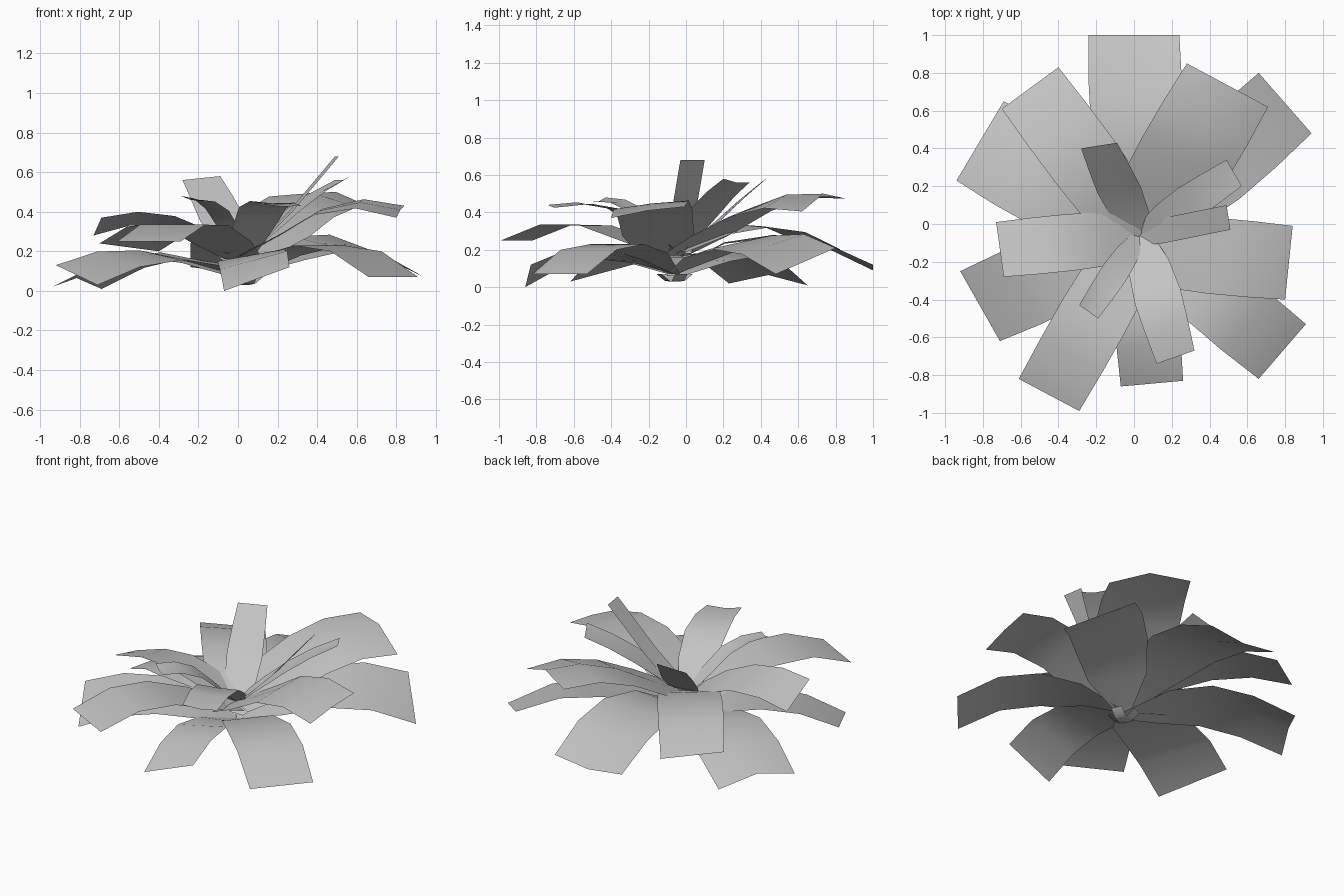
import bpy
from math import cos, sin, tau
from mathutils import Vector

cube = bpy.data.objects.get("Cube")
if cube:
    bpy.data.objects.remove(cube, do_unlink=True)

leaf_grey = bpy.data.materials.new("leaf_grey")
leaf_grey.use_nodes = True
GREY = (0.55, 0.55, 0.55, 1)
leaf_grey.diffuse_color = GREY
leaf_grey.node_tree.nodes["Principled BSDF"].inputs["Base Color"].default_value = GREY

CENTRE = (0.03, -0.06, 0)
# Width along the leaf, relative to the tip
LOW = (0.2, 0.82, 1.0, 1.03, 1.0)
HIGH = (0.6, 0.98, 1.03, 1.03, 1.0)
SLIM = (0.55, 1.05, 1.2, 1.12, 1.0)
EVEN = (0.8, 1.0, 1.0, 1.0, 1.0)


def leaf(name, left, right, heights, widths, fold=0.0, start=CENTRE):
    """Arching blade from the crown to the tip edge left-right, with a midrib fold."""
    left, right = Vector(left), Vector(right)
    tip = (left + right) / 2
    half = (right - left) / 2
    verts, faces = [], []
    last = len(heights) - 1
    for i, z in enumerate(heights):
        t = i / last
        mid = Vector(start).lerp(tip, t)
        mid.z = z
        side = half * widths[i]
        side.z *= t
        verts += [mid - side, mid + Vector((0, 0, fold * t)), mid + side]
        if i:
            a = 3 * (i - 1)
            faces += [(a, a + 3, a + 4, a + 1), (a + 1, a + 4, a + 5, a + 2)]
    mesh = bpy.data.meshes.new(name)
    mesh.from_pydata(verts, [], faces)
    mesh.materials.append(leaf_grey)
    mesh.shade_smooth()
    obj = bpy.data.objects.new(name, mesh)
    bpy.context.collection.objects.link(obj)


# Low outer leaves
leaf("back_leaf", (-.24, 1, .13), (.24, 1, .13), (.10, .24, .28, .24, .12), LOW, -.03)
leaf("back_left_low_leaf", (.66, .80, .21), (.94, .48, .07), (.08, .17, .24, .23, .14), LOW)
leaf("front_left_leaf", (.91, -.53, .07), (.66, -.82, .07), (.07, .18, .23, .2, .07), LOW)
leaf("front_leaf", (.26, -.83, .12), (-.07, -.86, 0), (.07, .14, .18, .155, .06), LOW)
leaf("right_front_leaf", (-.71, -.62, .03), (-.92, -.25, .13), (.07, .14, .18, .16, .08), LOW)
leaf("back_right_low_leaf", (-.94, .23, .02), (-.69, .65, .01), (.06, .14, .17, .12, .015), LOW, .05)

# Raised middle leaves
leaf("back_left_high_leaf", (.28, .85, .47), (.71, .62, .40), (.17, .28, .39, .45, .44), HIGH, .06)
leaf("left_leaf", (.84, -.01, .43), (.80, -.40, .37), (.17, .28, .40, .44, .40), HIGH, .01,
     (.0, -.13, 0))
leaf("front_right_leaf", (-.29, -.99, .25), (-.61, -.82, .25), (.16, .25, .33, .335, .25), HIGH)
leaf("right_leaf", (-.69, -.28, .37), (-.73, .01, .28), (.18, .29, .355, .365, .325), HIGH)
leaf("back_right_high_leaf", (-.70, .61, .24), (-.40, .83, .20), (.19, .29, .33, .31, .22), HIGH)

# Slim upright inner leaves
leaf("inner_back_leaf", (-.28, .40, .56), (-.09, .43, .58), (.18, .26, .36, .47, .57), SLIM)
leaf("inner_left_back_leaf", (.49, .34, .56), (.57, .20, .58), (.18, .30, .41, .50, .57), SLIM, -.01)
leaf("inner_left_leaf", (.49, .10, .68), (.51, -.03, .68), (.18, .28, .40, .54, .68), EVEN)
leaf("inner_right_leaf", (-.19, -.50, .46), (-.29, -.43, .48), (.18, .30, .41, .46, .47), SLIM, -.01)
leaf("inner_front_leaf", (.32, -.67, .43), (.12, -.74, .44), (.18, .32, .42, .45, .435), SLIM, -.01)

# Small sheaths round the crown's foot
for i in range(4):
    a = tau * i / 4 + .4
    out = Vector(CENTRE) + Vector((cos(a), sin(a), 0)) * .09
    across = Vector((-sin(a), cos(a), 0)) * .035
    leaf(f"foot_sheath_{i + 1}", out - across, out + across, (.03, .035, .07), EVEN)
